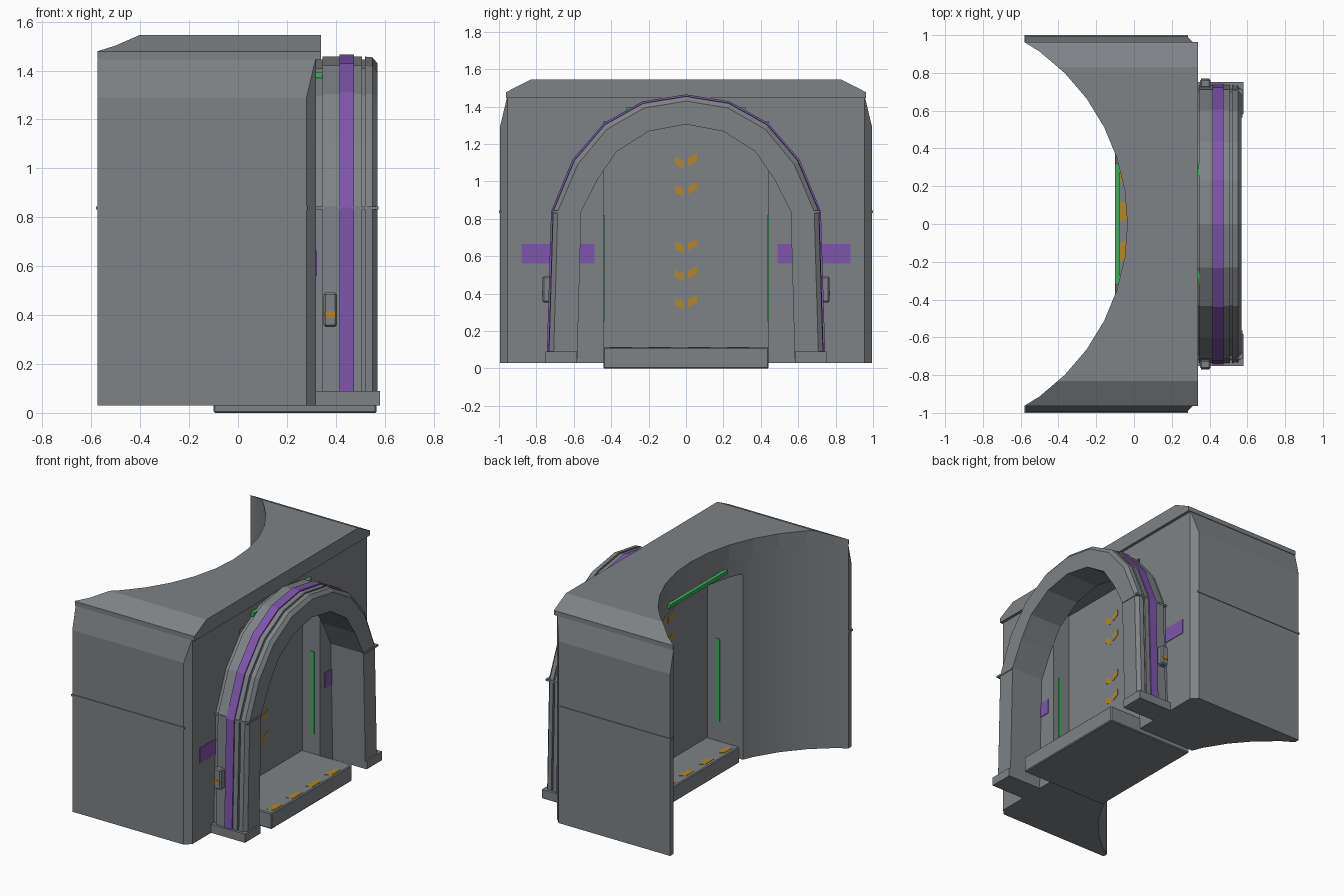
import bpy, bmesh, math
from mathutils import Vector

cube = bpy.data.objects.get("Cube")
if cube:
    bpy.data.objects.remove(cube, do_unlink=True)


def material(name, rgb):
    m = bpy.data.materials.new(name)
    m.use_nodes = True
    m.diffuse_color = (*rgb, 1)
    m.node_tree.nodes["Principled BSDF"].inputs["Base Color"].default_value = (*rgb, 1)
    return m


GREY = material("grey metal", (0.21, 0.225, 0.24))
PURPLE = material("purple trim", (0.21, 0.09, 0.41))
GREEN = material("green light", (0.05, 0.42, 0.11))
ORANGE = material("orange marking", (0.46, 0.24, 0.02))


def finish(name, bm, mat):
    bmesh.ops.recalc_face_normals(bm, faces=bm.faces)
    me = bpy.data.meshes.new(name)
    bm.to_mesh(me)
    bm.free()
    me.materials.append(mat)
    ob = bpy.data.objects.new(name, me)
    bpy.context.scene.collection.objects.link(ob)
    return ob


def prism(name, base, shift, mat):
    """Extrude a polygon of 3D points by a vector."""
    bm = bmesh.new()
    shift = Vector(shift)
    a = [bm.verts.new(p) for p in base]
    b = [bm.verts.new(Vector(p) + shift) for p in base]
    bm.faces.new(a)
    bm.faces.new(b)
    for i in range(len(a)):
        j = (i + 1) % len(a)
        bm.faces.new((a[i], a[j], b[j], b[i]))
    return finish(name, bm, mat)


def box(name, x, y, z, mat, bevel=0):
    ob = prism(name, [(x[0], y[0], z[0]), (x[1], y[0], z[0]), (x[1], y[1], z[0]), (x[0], y[1], z[0])],
               (0, 0, z[1] - z[0]), mat)
    if bevel:
        mod = ob.modifiers.new("bevel", "BEVEL")
        mod.width = bevel
        mod.segments = 1
    return ob


def mirrored(half):
    """Complete a symmetric y-z outline that is given for +y."""
    return half + [(-y, z) for y, z in reversed(half) if y > 0]


def profile_block(name, half, x0, x1, mat):
    return prism(name, [(x0, y, z) for y, z in mirrored(half)], (x1 - x0, 0, 0), mat)


def cut(ob, cutter):
    mod = ob.modifiers.new("cut", "BOOLEAN")
    mod.operation = "DIFFERENCE"
    mod.solver = "EXACT"
    mod.object = cutter
    bpy.context.view_layer.objects.active = ob
    bpy.ops.object.modifier_apply(modifier=mod.name)


# Cutters: round hollow at the rear, doorway, and the two front corners
R, CX, N = 1.129, -1.164, 40
circle = [(CX + R * math.cos(math.tau * i / N), R * math.sin(math.tau * i / N), -0.5) for i in range(N)]
hollow = prism("hollow_cutter", circle, (0, 0, 3), GREY)
doorway = box("doorway_cutter", (-1, 1), (-0.44, 0.44), (-0.2, 1.32), GREY)
corners = [prism("corner_cutter", [(0.28, s * 0.995, -0.5), (0.32, s * 0.955, -0.5), (0.42, s * 0.855, -0.5),
                                   (0.42, s * 1.2, -0.5), (0.28, s * 1.2, -0.5)], (0, 0, 3), GREY)
           for s in (-1, 1)]

# Wall block
wall = profile_block("wall", [(0.995, 0.03), (0.995, 1.29), (0.958, 1.445)], -0.575, 0.32, GREY)
for c in [hollow, doorway] + corners:
    cut(wall, c)

# Roof slab with sloping ends
roof = profile_block("roof", [(0.963, 1.445), (0.963, 1.477), (0.83, 1.545)], -0.575, 0.34, GREY)
cut(roof, hollow)

# Thin seam line on the wall ends
for s in (-1, 1):
    y = sorted((s * 0.96, s * 1.0))
    seam = box("wall_seam", (-0.58, 0.285), y, (0.832, 0.845), GREY)

for c in [hollow, doorway] + corners:
    bpy.data.objects.remove(c, do_unlink=True)
bpy.ops.object.select_all(action="DESELECT")
wall.select_set(True)
bpy.context.view_layer.objects.active = wall
bpy.ops.object.shade_smooth_by_angle(angle=math.radians(12))

# Arch: sections swept between an outer and an inner outline
OUTER = mirrored([(0.737, 0.03), (0.713, 0.84), (0.6, 1.112), (0.435, 1.305), (0.23, 1.42), (0, 1.457)])
INNER = mirrored([(0.582, 0.03), (0.56, 0.84), (0.47, 1.016), (0.37, 1.16), (0.2, 1.268), (0, 1.305)])


def arch(name, section, mat):
    """Section points are (x, share of the way from outer to inner outline)."""
    bm = bmesh.new()
    rings = []
    for (oy, oz), (iy, iz) in zip(OUTER, INNER):
        rings.append([bm.verts.new((x, oy + (iy - oy) * f, oz + (iz - oz) * f)) for x, f in section])
    n = len(section)
    for a, b in zip(rings, rings[1:]):
        for i in range(n):
            j = (i + 1) % n
            bm.faces.new((a[i], a[j], b[j], b[i]))
    bm.faces.new(rings[0])
    bm.faces.new(rings[-1])
    return finish(name, bm, mat)


arch("arch", [(0.32, 0.08), (0.345, 0.08), (0.345, 0), (0.508, 0), (0.508, 0.08), (0.52, 0.08), (0.52, 0),
              (0.55, 0.02), (0.57, 0.18), (0.57, 1), (0.32, 1)], GREY)
arch("arch_stripe", [(0.415, -0.055), (0.475, -0.055), (0.475, 0.05), (0.415, 0.05)], PURPLE)

# Arch feet, seams and side handles, wall stripes
for s in (-1, 1):
    def span(a, b):
        return sorted((s * a, s * b))
    box("arch_foot", (0.32, 0.58), span(0.583, 0.752), (0.03, 0.09), GREY)
    box("arch_seam", (0.32, 0.575), span(0.565, 0.716), (0.832, 0.845), GREY)
    box("side_handle", (0.35, 0.405), span(0.72, 0.768), (0.352, 0.492), GREY, 0.008)
    box("handle_mark", (0.356, 0.399), span(0.765, 0.771), (0.39, 0.415), ORANGE)
    box("wall_stripe", (0.317, 0.324), span(0.49, 0.88), (0.56, 0.665), PURPLE)
    box("upper_stripe", (0.317, 0.324), span(0.49, 0.88), (1.445, 1.47), PURPLE)
    # Light strips on the doorway sides, before and behind the door
    for x in (0.06, 0.265):
        box("doorway_light", (x - 0.014, x + 0.014), span(0.435, 0.443), (0.25, 0.82), GREEN)

# Lamp bars above the doorway
box("front_lamp", (0.315, 0.345), (-0.32, 0.32), (1.37, 1.395), GREEN)
box("rear_lamp", (-0.1, -0.075), (-0.32, 0.32), (1.36, 1.385), GREEN)

# Door and threshold
box("door", (0.145, 0.187), (-0.44, 0.44), (0.1, 1.32), GREY)
box("threshold", (-0.1, 0.567), (-0.442, 0.442), (0, 0.112), GREY, 0.006)

# Chevrons on both door faces, leaving out one row
for row in (0, 1, 2, 4, 5):
    z = 0.345 + 0.151 * row
    for s in (-1, 1):
        lift = z + (0.016 if s > 0 else 0)
        for x in (0.142, 0.186):
            prism("door_chevron", [(x, s * 0.01, lift - 0.032), (x, s * 0.06, lift - 0.006),
                                   (x, s * 0.06, lift + 0.034), (x, s * 0.01, lift + 0.008)],
                  (0.004, 0, 0), ORANGE)

# Slanted marks along both threshold edges
for x in (-0.055, 0.53):
    for i in range(4):
        y = -0.35 + 0.21 * i
        prism("threshold_mark", [(x - 0.02, y - 0.06, 0.11), (x + 0.02, y - 0.04, 0.11),
                                 (x + 0.02, y + 0.06, 0.11), (x - 0.02, y + 0.04, 0.11)],
              (0, 0, 0.004), ORANGE)
